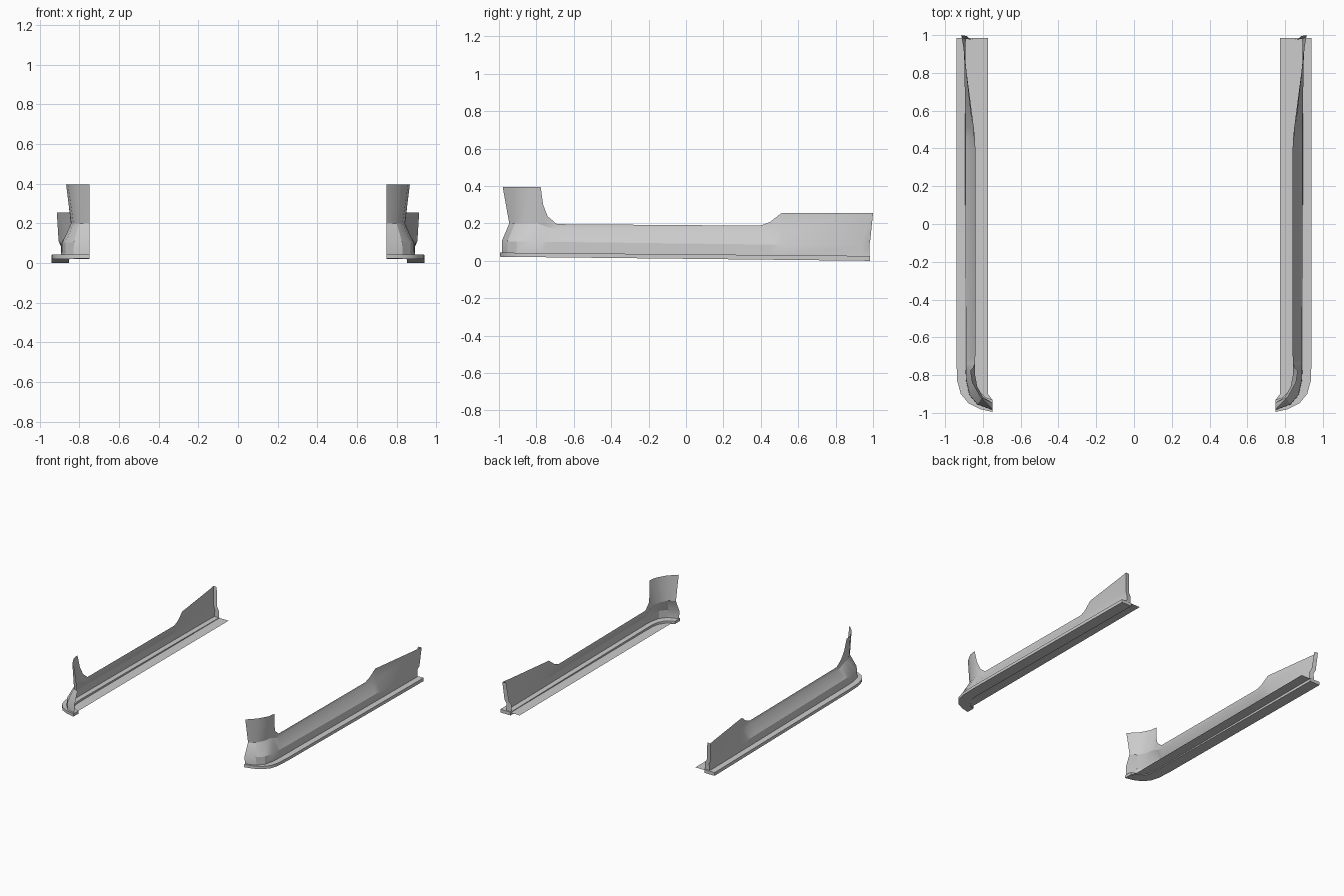
import bpy, bmesh, math

if "Cube" in bpy.data.objects:
    bpy.data.objects.remove(bpy.data.objects["Cube"])


def finish(name, bm):
    # Turn a bmesh into an object mirrored to the other side of the car
    me = bpy.data.meshes.new(name)
    bm.to_mesh(me)
    bm.free()
    ob = bpy.data.objects.new(name, me)
    bpy.context.collection.objects.link(ob)
    bpy.ops.object.select_all(action='DESELECT')
    bpy.context.view_layer.objects.active = ob
    ob.select_set(True)
    bpy.ops.object.shade_smooth_by_angle(angle=math.radians(25))
    mir = ob.modifiers.new("mirror", 'MIRROR')
    mir.use_mirror_merge = False
    return ob


def loft(name, rows, closed=False):
    # Bridge successive cross-sections; closed makes a capped solid
    bm = bmesh.new()
    vs = [[bm.verts.new(p) for p in r] for r in rows]
    n = len(rows[0])
    for a, b in zip(vs, vs[1:]):
        for k in range(n if closed else n - 1):
            j = (k + 1) % n
            bm.faces.new((a[k], b[k], b[j], a[j]))
    if closed:
        bm.faces.new(vs[0])
        bm.faces.new(vs[-1][::-1])
        bmesh.ops.recalc_face_normals(bm, faces=bm.faces)
    return finish(name, bm)


def ramp(y, front, rear):
    # Height falling linearly from nose to tail
    return front + (rear - front) * (y + 1) / 2


# Side panel: (low x, low y, waist x, y, z, top x, y, z) from nose to tail
stations = [
    (.750, -.985, .750, -.945, .20, .750, -.980, .395),
    (.830, -.955, .800, -.915, .20, .815, -.915, .395),
    (.872, -.905, .830, -.860, .20, .858, -.838, .395),
    (.889, -.830, .842, -.795, .20, .867, -.777, .395),
    (.892, -.770, .842, -.765, .19, .855, -.764, .300),
    (.892, -.740, .842, -.740, .18, .844, -.740, .238),
    (.892, -.690, .843, -.690, .17, .840, -.690, .196),
    (.894, .400, .846, .400, .165, .840, .400, .188),
    (.894, .450, .849, .450, .160, .842, .450, .208),
    (.894, .510, .857, .510, .155, .848, .510, .255),
    (.894, .940, .900, .940, .110, .904, .940, .255),
    (.892, .980, .905, .985, .110, .914, 1.00, .255),
    # short return into the wheel opening
    (.852, .975, .870, .980, .110, .884, .995, .255),
]
rows = []
for lx, ly, wx, wy, wz, tx, ty, tz in stations:
    rows.append([(lx, ly, ramp(ly, .042, .024)),
                 (lx - .002, ly, ramp(ly, .105, .080)),
                 (wx, wy, wz), (tx, ty, tz)])
loft("side_panel", rows)

# Lower lip: outer and inner plan curves
outer = [(.750, -.995), (.815, -.980), (.875, -.950), (.917, -.900),
         (.936, -.830), (.941, -.700), (.941, .985)]
inner = [(.750, -.930), (.785, -.918), (.815, -.890), (.840, -.850),
         (.850, -.800), (.852, -.700), (.852, .985)]
rows = []
for (ox, oy), (ix, iy) in zip(outer, inner):
    rows.append([(ox, oy, ramp(oy, .022, 0)), (ox, oy, ramp(oy, .044, .026)),
                 (ix, iy, ramp(iy, .044, .026)), (ix, iy, ramp(iy, .022, 0))])
loft("lower_lip", rows, closed=True)

# Inner floor flange under the body
bm = bmesh.new()
plan = inner + [(.772, .985), (.772, -.925)]
bm.faces.new([bm.verts.new((x, y, ramp(y, .026, .022))) for x, y in plan])
finish("inner_flange", bm)
